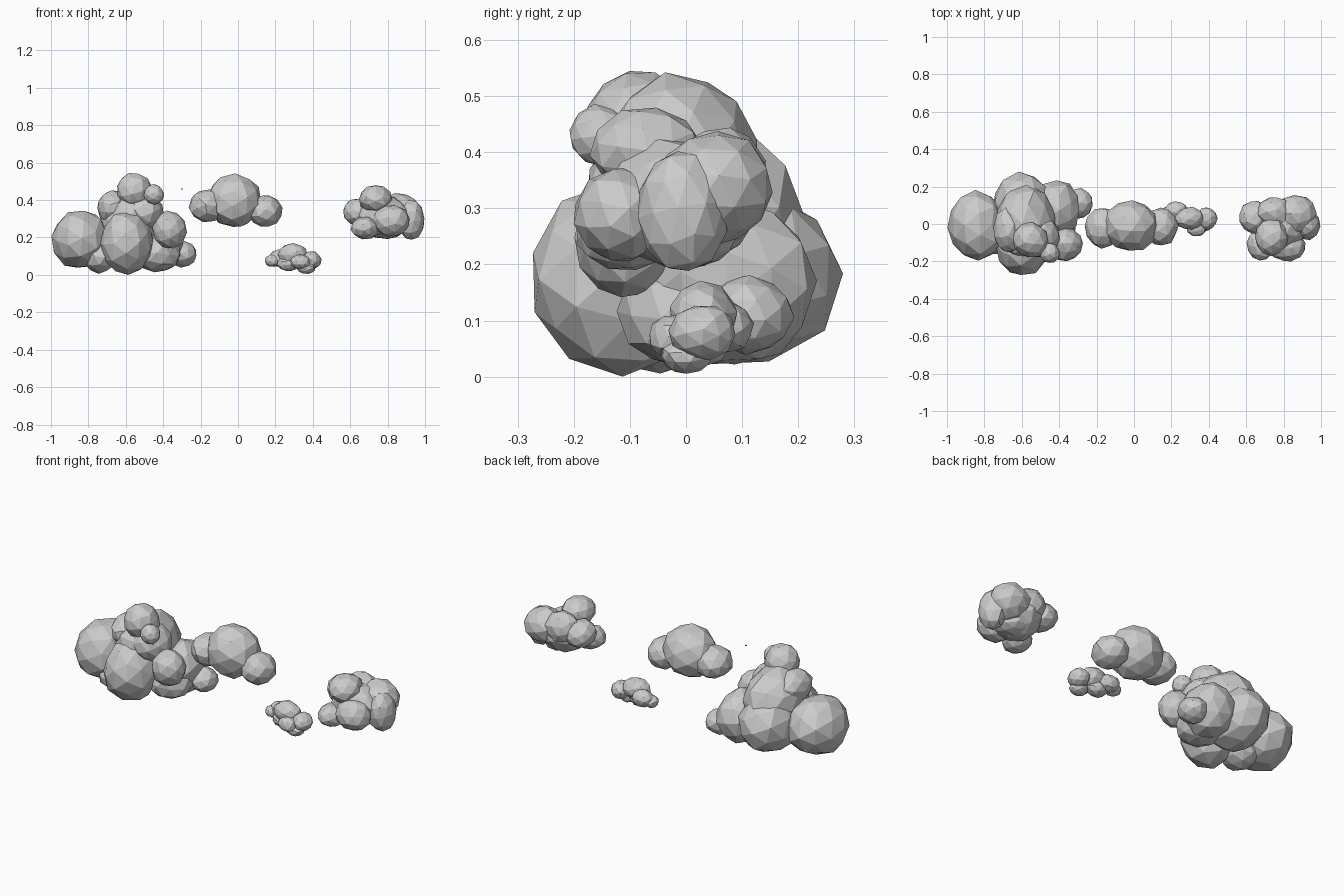
import bpy, bmesh, random
from mathutils import Vector, Euler

random.seed(7)


def cloud(name, puffs):
    """One cloud from faceted, slightly uneven puffs: x, y, z, rx, ry, rz."""
    bm = bmesh.new()
    for x, y, z, rx, ry, rz in puffs:
        verts = bmesh.ops.create_icosphere(bm, subdivisions=2, radius=1.0)["verts"]
        turn = Euler([random.uniform(0, 6.28) for _ in range(3)]).to_matrix()
        for v in verts:
            p = turn @ v.co * random.uniform(0.97, 1.06)
            v.co = Vector((x + p.x * rx, y + p.y * ry, max(0.0, z + p.z * rz)))
    me = bpy.data.meshes.new(name)
    bm.to_mesh(me)
    bm.free()
    ob = bpy.data.objects.new(name, me)
    bpy.context.collection.objects.link(ob)
    return ob


# Big billowing cloud on the left
cloud("large_cloud", [
    (-0.84, -0.01, 0.19, 0.157, 0.185, 0.16),     # left puff
    (-0.595, -0.12, 0.175, 0.14, 0.158, 0.17),    # front puff
    (-0.60, 0.085, 0.18, 0.155, 0.19, 0.165),     # back puff
    (-0.58, 0.01, 0.285, 0.165, 0.195, 0.17),     # upper body
    (-0.67, -0.03, 0.36, 0.08, 0.12, 0.09),       # left shoulder
    (-0.555, -0.085, 0.45, 0.095, 0.095, 0.095),  # crown
    (-0.45, -0.155, 0.43, 0.053, 0.053, 0.054),   # crown bud
    (-0.50, -0.07, 0.34, 0.10, 0.11, 0.10),       # right shoulder
    (-0.365, -0.11, 0.24, 0.09, 0.09, 0.10),      # right front puff
    (-0.42, 0.08, 0.165, 0.13, 0.155, 0.15),      # right back puff
    (-0.43, 0.0, 0.115, 0.12, 0.12, 0.10),        # right lower puff
    (-0.295, 0.11, 0.11, 0.075, 0.08, 0.068),     # tail
    (-0.74, -0.05, 0.10, 0.09, 0.11, 0.09),       # lower left filler
])

# Three-puff cloud in the middle
cloud("middle_cloud", [
    (-0.02, -0.01, 0.395, 0.147, 0.137, 0.143),
    (-0.165, -0.02, 0.37, 0.098, 0.108, 0.086),
    (0.145, -0.015, 0.34, 0.09, 0.10, 0.088),
])

# Small low cloud
cloud("small_cloud", [
    (0.295, 0.03, 0.11, 0.08, 0.06, 0.058),
    (0.225, 0.07, 0.088, 0.062, 0.05, 0.046),
    (0.185, 0.055, 0.075, 0.043, 0.04, 0.033),
    (0.39, 0.03, 0.078, 0.055, 0.06, 0.05),
    (0.335, -0.025, 0.07, 0.052, 0.042, 0.04),
    (0.365, 0.0, 0.038, 0.05, 0.045, 0.033),
    (0.27, 0.03, 0.06, 0.06, 0.05, 0.04),
])

# Lumpy cloud on the right
cloud("right_cloud", [
    (0.78, -0.01, 0.31, 0.145, 0.14, 0.115),
    (0.735, -0.07, 0.405, 0.09, 0.10, 0.075),     # top puff
    (0.865, 0.05, 0.335, 0.11, 0.105, 0.10),      # back right puff
    (0.75, 0.06, 0.355, 0.10, 0.085, 0.09),       # back puff
    (0.645, 0.035, 0.335, 0.083, 0.09, 0.075),    # left puff
    (0.82, -0.115, 0.29, 0.10, 0.085, 0.085),     # front right puff
    (0.925, -0.005, 0.295, 0.07, 0.08, 0.11),     # outer right puff
    (0.68, -0.11, 0.25, 0.075, 0.085, 0.06),      # lower left puff
    (0.80, 0.0, 0.245, 0.09, 0.09, 0.052),        # underside puff
])

# Tiny floating wisp
cloud("wisp", [(-0.30, -0.12, 0.46, 0.006, 0.006, 0.003)])
